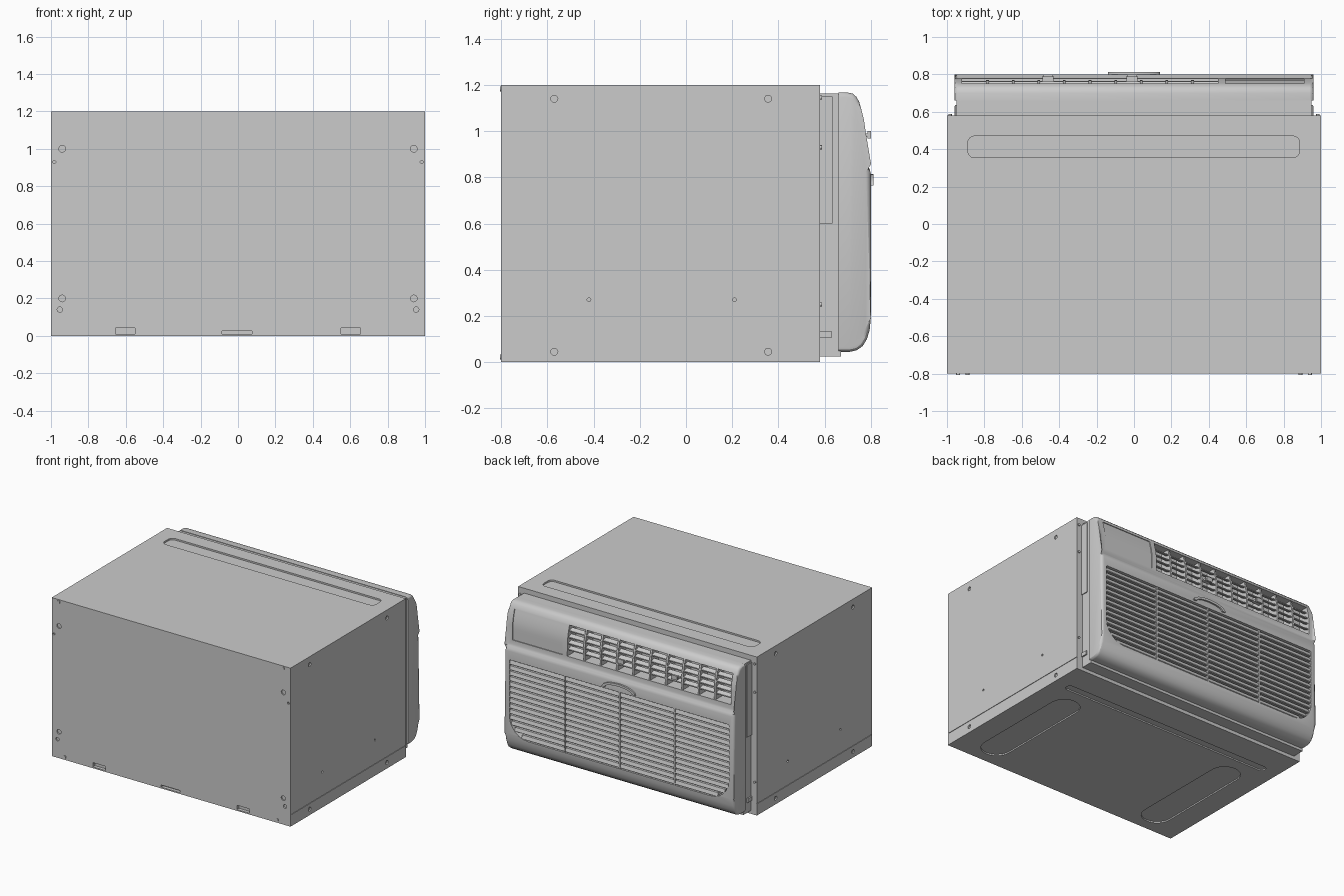
import bpy, bmesh, math

if "Cube" in bpy.data.objects:
    bpy.data.objects.remove(bpy.data.objects["Cube"])


# ---------- helpers ----------
def prism(bm, pts, axis, a, b):
    """Extrude a 2D outline along an axis from a to b."""
    put = {'x': lambda u, v, w: (w, u, v),
           'y': lambda u, v, w: (u, w, v),
           'z': lambda u, v, w: (u, v, w)}[axis]
    lo = [bm.verts.new(put(u, v, a)) for u, v in pts]
    hi = [bm.verts.new(put(u, v, b)) for u, v in pts]
    bm.faces.new(lo)
    bm.faces.new(hi[::-1])
    n = len(pts)
    for i in range(n):
        j = (i + 1) % n
        bm.faces.new((lo[j], lo[i], hi[i], hi[j]))


def box(bm, x0, x1, y0, y1, z0, z1):
    prism(bm, [(x0, y0), (x1, y0), (x1, y1), (x0, y1)], 'z', z0, z1)


def rrect(u0, u1, v0, v1, r, rt=None, n=6):
    """Rounded rectangle outline; rt is the radius of the upper corners."""
    rt = r if rt is None else rt
    pts = []
    for cu, cv, k, q in ((u1 - r, v0 + r, 3, r), (u1 - rt, v1 - rt, 0, rt),
                         (u0 + rt, v1 - rt, 1, rt), (u0 + r, v0 + r, 2, r)):
        for i in range(n + 1):
            t = (k + i / n) * math.pi / 2
            pts.append((cu + q * math.cos(t), cv + q * math.sin(t)))
    return pts


def disc(bm, u, v, r, axis, a, b):
    prism(bm, [(u + r * math.cos(i * math.pi / 8), v + r * math.sin(i * math.pi / 8))
               for i in range(16)], axis, a, b)


def finish(bm, name, smooth=False):
    bmesh.ops.remove_doubles(bm, verts=bm.verts[:], dist=1e-5)
    bmesh.ops.recalc_face_normals(bm, faces=bm.faces[:])
    me = bpy.data.meshes.new(name)
    bm.to_mesh(me)
    bm.free()
    ob = bpy.data.objects.new(name, me)
    bpy.context.collection.objects.link(ob)
    if smooth:
        shade(ob)
    return ob


def activate(ob):
    bpy.ops.object.select_all(action='DESELECT')
    ob.select_set(True)
    bpy.context.view_layer.objects.active = ob


def shade(ob):
    activate(ob)
    bpy.ops.object.shade_smooth_by_angle(angle=math.radians(30))


def cut(ob, bm):
    cutter = finish(bm, "cutter")
    mod = ob.modifiers.new("cut", 'BOOLEAN')
    mod.operation, mod.solver, mod.object = 'DIFFERENCE', 'EXACT', cutter
    activate(ob)
    bpy.ops.object.modifier_apply(modifier=mod.name)
    bpy.data.objects.remove(cutter)


# ---------- wall sleeve ----------
bm = bmesh.new()
box(bm, -1, 1, -0.8, 0.58, 0, 1.2)
sleeve = finish(bm, "sleeve")

bm = bmesh.new()
# pressed channels in top and bottom
prism(bm, rrect(-0.888, 0.885, 0.355, 0.47, 0.035), 'z', 1.188, 1.3)
prism(bm, rrect(-0.89, 0.89, 0.31, 0.37, 0.03), 'z', -0.1, 0.01)
for s in (-1, 1):
    prism(bm, rrect(s * 0.72 - 0.11, s * 0.72 + 0.11, -0.72, 0.22, 0.109), 'z', -0.1, 0.01)
    # side seam and side holes
    box(bm, *sorted((s * 0.996, s * 1.1)), -0.79, 0.7, 0.087, 0.092)
    for y, z, r in ((-0.57, 1.14, 0.015), (0.355, 1.14, 0.015), (-0.57, 0.045, 0.015),
                    (0.355, 0.045, 0.015), (-0.42, 0.27, 0.008), (0.21, 0.27, 0.008)):
        disc(bm, y, z, r, 'x', *sorted((s * 0.99, s * 1.1)))
    # rear holes
    for x, z, r in ((0.94, 1.0, 0.018), (0.94, 0.2, 0.018), (0.953, 0.14, 0.014),
                    (0.982, 0.93, 0.008)):
        disc(bm, s * x, z, r, 'y', -0.9, -0.79)
# drain slots along the lower rear edge
for x0, x1, z0, z1 in ((-0.655, -0.55, 0.01, 0.042), (-0.085, 0.075, 0.01, 0.026),
                       (0.55, 0.655, 0.01, 0.042)):
    box(bm, x0, x1, -0.9, -0.775, z0, z1)
cut(sleeve, bm)

# screw heads on the rear and on the sleeve front edge
bm = bmesh.new()
for s in (-1, 1):
    for x, z in ((0.94, 1.183), (0.89, 0.022)):
        disc(bm, s * x, z, 0.011, 'y', -0.806, -0.79)
    for z in (1.145, 0.93, 0.25):
        disc(bm, s * 0.983, z, 0.009, 'y', 0.57, 0.588)
finish(bm, "screws", True)

# ---------- front panel ----------
bm = bmesh.new()
box(bm, -0.95, 0.95, 0.575, 0.67, 0.025, 1.163)
for s in (-1, 1):
    box(bm, *sorted((s * 0.94, s * 0.96)), 0.58, 0.63, 0.105, 0.135)
    box(bm, *sorted((s * 0.94, s * 0.957)), 0.58, 0.635, 0.6, 1.15)
finish(bm, "panel_mounting_frame")

profile = [(.66, .045), (.71, .045), (.74, .052), (.765, .07), (.783, .1), (.795, .14),
           (.8, .19), (.8, .815), (.795, .835), (.783, .85), (.779, .865), (.777, 1.0),
           (.77, 1.05), (.76, 1.09), (.75, 1.125), (.738, 1.148), (.722, 1.162),
           (.70, 1.167), (.66, 1.167)]


def face_y(z):
    """Depth of the curved upper face at height z."""
    for (y0, z0), (y1, z1) in zip(profile[10:], profile[11:]):
        if z0 <= z <= z1:
            return y0 + (y1 - y0) * (z - z0) / (z1 - z0)


bm = bmesh.new()
prism(bm, profile, 'x', -0.96, 0.96)
rim = [e for e in bm.edges if abs(e.verts[0].co.x - e.verts[1].co.x) < 1e-4
       and max(v.co.y for v in e.verts) > 0.67]
bmesh.ops.bevel(bm, geom=rim, offset=0.02, segments=3, profile=0.5, affect='EDGES')
panel = finish(bm, "front_panel")

LX0, LX1, LZ0, LZ1 = -0.92, 0.45, 0.895, 1.12      # air outlet opening
GX, GZ0, GZ1, GR = 0.92, 0.17, 0.75, 0.16          # intake grille opening
bm = bmesh.new()
box(bm, LX0, LX1, 0.675, 0.9, LZ0, LZ1)
prism(bm, rrect(-GX, GX, GZ0, GZ1, GR, 0.01), 'y', 0.72, 0.9)
heights = [LZ0 + (LZ1 - LZ0) * i / 8 for i in range(9)]
prism(bm, [(face_y(z) - 0.006, z) for z in heights] + [(0.9, LZ1), (0.9, LZ0)],
      'x', 0.49, 0.91)                             # recessed control area
cut(panel, bm)
shade(panel)

# ---------- air outlet vanes ----------
bm = bmesh.new()
for i in range(1, 5):
    z = LZ0 + (LZ1 - LZ0) * i / 5
    y = face_y(z)
    prism(bm, [(y - 0.045, z + 0.008), (y - 0.012, z - 0.004), (y - 0.012, z + 0.004),
               (y - 0.045, z + 0.016)], 'x', LX0, LX1)
finish(bm, "outlet_horizontal_vanes")

bm = bmesh.new()
for i in range(1, 10):
    x = LX0 + (LX1 - LX0) * i / 10
    prism(bm, [(face_y(z) - 0.008, z) for z in heights] + [(0.674, LZ1), (0.674, LZ0)],
          'x', x - 0.007, x + 0.007)
finish(bm, "outlet_vertical_fins")

bm = bmesh.new()
for x in (-0.46, -0.01):
    box(bm, x - 0.03, x + 0.03, 0.75, 0.79, 0.975, 0.99)
    box(bm, x - 0.025, x + 0.025, 0.785, 0.8, 0.968, 1.0)
finish(bm, "vane_tabs")

# ---------- intake grille ----------
bm = bmesh.new()
rows = 14
pitch = (GZ1 - GZ0) / rows
for i in range(rows):
    z = GZ0 + i * pitch
    d = max(0, GR - (z + 0.012 - GZ0))
    w = GX - (GR - math.sqrt(GR * GR - d * d))     # follow the rounded corners
    prism(bm, [(0.725, z + 0.014), (0.79, z + 0.004), (0.796, z + 0.008),
               (0.788, z + 0.034), (0.725, z + 0.036)], 'x', -w, w)
finish(bm, "grille_slats")

bm = bmesh.new()
for x in (-0.46, 0, 0.46):
    box(bm, x - 0.006, x + 0.006, 0.715, 0.797, GZ0, GZ1)
finish(bm, "grille_ribs")

# ---------- grille pull: shallow arched lip ----------
bm = bmesh.new()
arc = [math.pi * i / 16 for i in range(17)]
prism(bm, [(0.14 * math.cos(t), 0.765 + 0.05 * math.sin(t)) for t in arc] +
      [(0.115 * math.cos(t), 0.765 + 0.032 * math.sin(t)) for t in arc[::-1]],
      'y', 0.79, 0.812)
finish(bm, "grille_pull", True)
